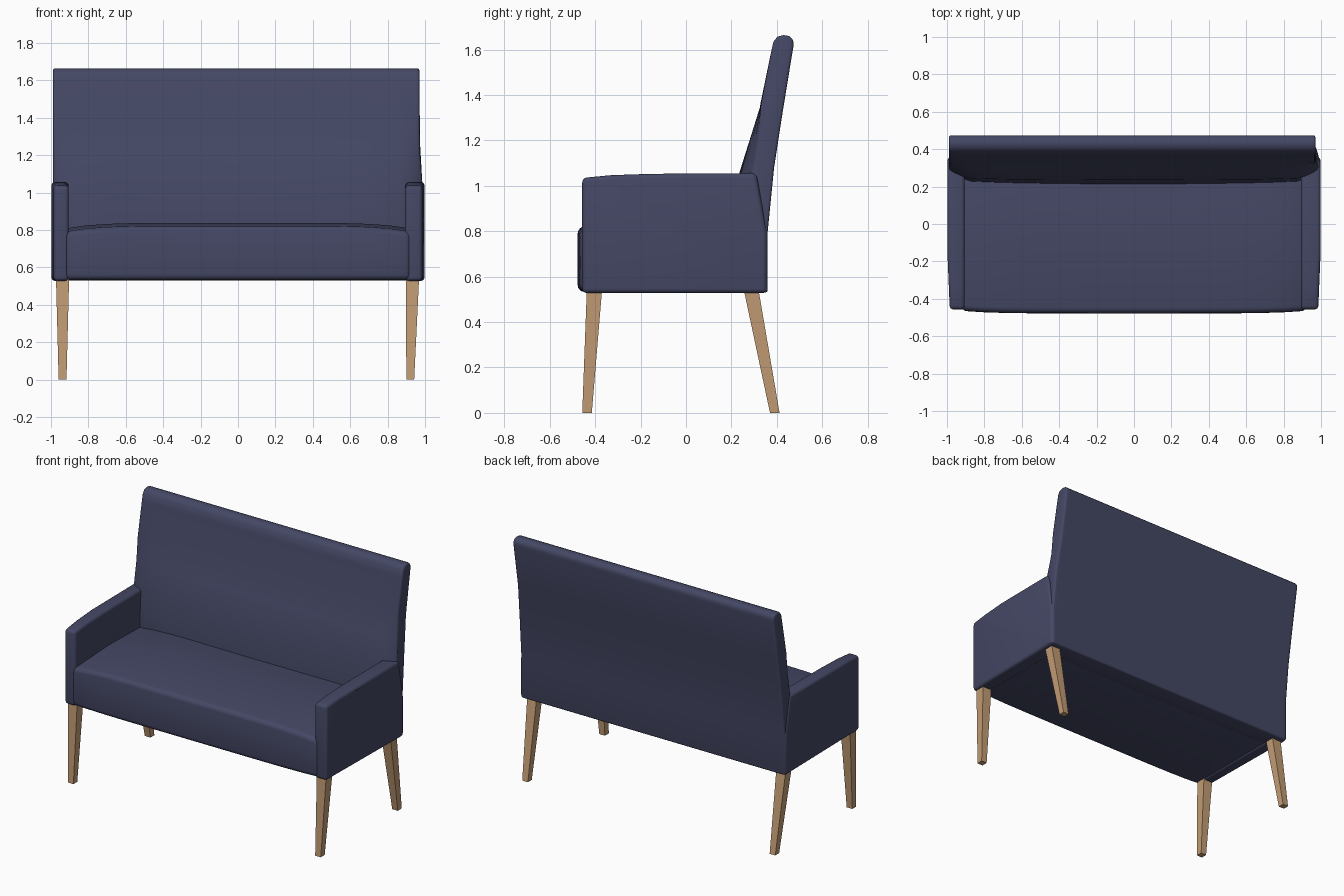
import bpy, bmesh, math

if "Cube" in bpy.data.objects:
    bpy.data.objects.remove(bpy.data.objects["Cube"])


def material(name, rgb):
    m = bpy.data.materials.new(name)
    m.diffuse_color = (*rgb, 1)
    m.use_nodes = True
    m.node_tree.nodes["Principled BSDF"].inputs["Base Color"].default_value = m.diffuse_color
    return m


FABRIC = material("navy fabric", (0.058, 0.064, 0.128))
WOOD = material("light wood", (0.539, 0.332, 0.175))


def loft(name, sections, mat, bevel=0.0, segs=3):
    """Skin a list of equal-length closed sections, cap the ends, round hard edges."""
    bm = bmesh.new()
    rings = [[bm.verts.new(p) for p in s] for s in sections]
    n = len(rings[0])
    for a, b in zip(rings, rings[1:]):
        for i in range(n):
            j = (i + 1) % n
            bm.faces.new((a[i], a[j], b[j], b[i]))
    bm.faces.new(rings[0])
    bm.faces.new(rings[-1])
    bmesh.ops.recalc_face_normals(bm, faces=bm.faces[:])
    if bevel:
        hard = [e for e in bm.edges if e.calc_face_angle(0) > math.radians(40)]
        bmesh.ops.bevel(bm, geom=hard, offset=bevel, segments=segs, profile=0.5,
                        affect='EDGES', clamp_overlap=True)
    me = bpy.data.meshes.new(name)
    bm.to_mesh(me)
    bm.free()
    me.materials.append(mat)
    ob = bpy.data.objects.new(name, me)
    bpy.context.collection.objects.link(ob)
    bpy.ops.object.select_all(action='DESELECT')
    ob.select_set(True)
    bpy.context.view_layer.objects.active = ob
    bpy.ops.object.shade_smooth_by_angle(angle=math.radians(40))
    return ob


# Seat: crowned top and slightly bowed front
seat = []
for i in range(17):
    t = -1 + i / 8
    x = 0.925 * t
    drop = abs(t) ** 6
    f = -0.477 + 0.014 * drop
    top = 0.835 - 0.03 * drop
    seat.append([(x, f, 0.533), (x, f - 0.001, 0.66), (x, f, top - 0.015),
                 (x, -0.1, top + 0.003), (x, 0.30, top - 0.005), (x, 0.30, 0.533)])
loft("seat", seat, FABRIC, 0.03, 4)

# Backrest: leaning, rounded top, lower front padded between the arms
back = []
for t in (-1, -0.97, -0.93, -0.88, -0.7, -0.4, 0, 0.4, 0.7, 0.88, 0.93, 0.97, 1):
    a = abs(t)
    pad = 1 - max(0, min(1, (a - 0.85) / 0.15)) ** 2     # 0 at the side edges
    bow = 0.018 * (1 - a * a)
    prof = [(0.36, 0.53), (0.36, 0.80), (0.388, 1.08), (0.425, 1.32), (0.474, 1.62),
            (0.472, 1.645), (0.455, 1.66), (0.43, 1.664), (0.403, 1.657),
            (0.385, 1.635), (0.375, 1.59), (0.33, 1.36),
            (0.318 - 0.035 * pad, 1.21),
            (0.293 - 0.05 * pad - bow * 0.4, 1.06),
            (0.285 - 0.055 * pad - bow, 0.82), (0.285 - 0.055 * pad - bow, 0.53)]
    sec = []
    for y, z in prof:
        lean = max(0, min(1, (z - 1.0) / 0.25))
        half = 0.99 - (0.02 * lean if t > 0 else 0)
        sec.append((t * half, y, z))
    back.append(sec)
loft("backrest", back, FABRIC, 0.012, 3)

# Arms: solid side panels down to the seat base
ARM = [(-0.457, 0.528), (-0.457, 1.035), (-0.33, 1.047), (-0.15, 1.053),
       (0.31, 1.056), (0.357, 0.80), (0.357, 0.528)]
for side, label in ((-1, "left"), (1, "right")):
    inner = 0.905 if side < 0 else 0.893
    outer, mid = [], []
    for y, z in ARM:
        out = 0.985 + 0.013 * min(1, (y + 0.457) / 0.3)
        outer.append((side * out, y, z))
        mid.append((side * inner, y, z))
    loft(label + "_arm", [mid, outer], FABRIC, 0.02, 4)


# Legs: square, tapered, back pair raked
def rect(cx, hx, y0, y1, z):
    return [(cx - hx, y0, z), (cx + hx, y0, z), (cx + hx, y1, z), (cx - hx, y1, z)]


for label, ctop, cbot in (("left", -0.938, -0.938), ("right", 0.933, 0.921)):
    loft(label + "_front_leg", [rect(cbot, 0.021, -0.457, -0.415, 0),
                                rect(ctop, 0.035, -0.437, -0.37, 0.54)], WOOD)
    loft(label + "_back_leg", [rect(cbot, 0.021, 0.37, 0.412, 0),
                               rect(ctop, 0.035, 0.255, 0.32, 0.54)], WOOD)
